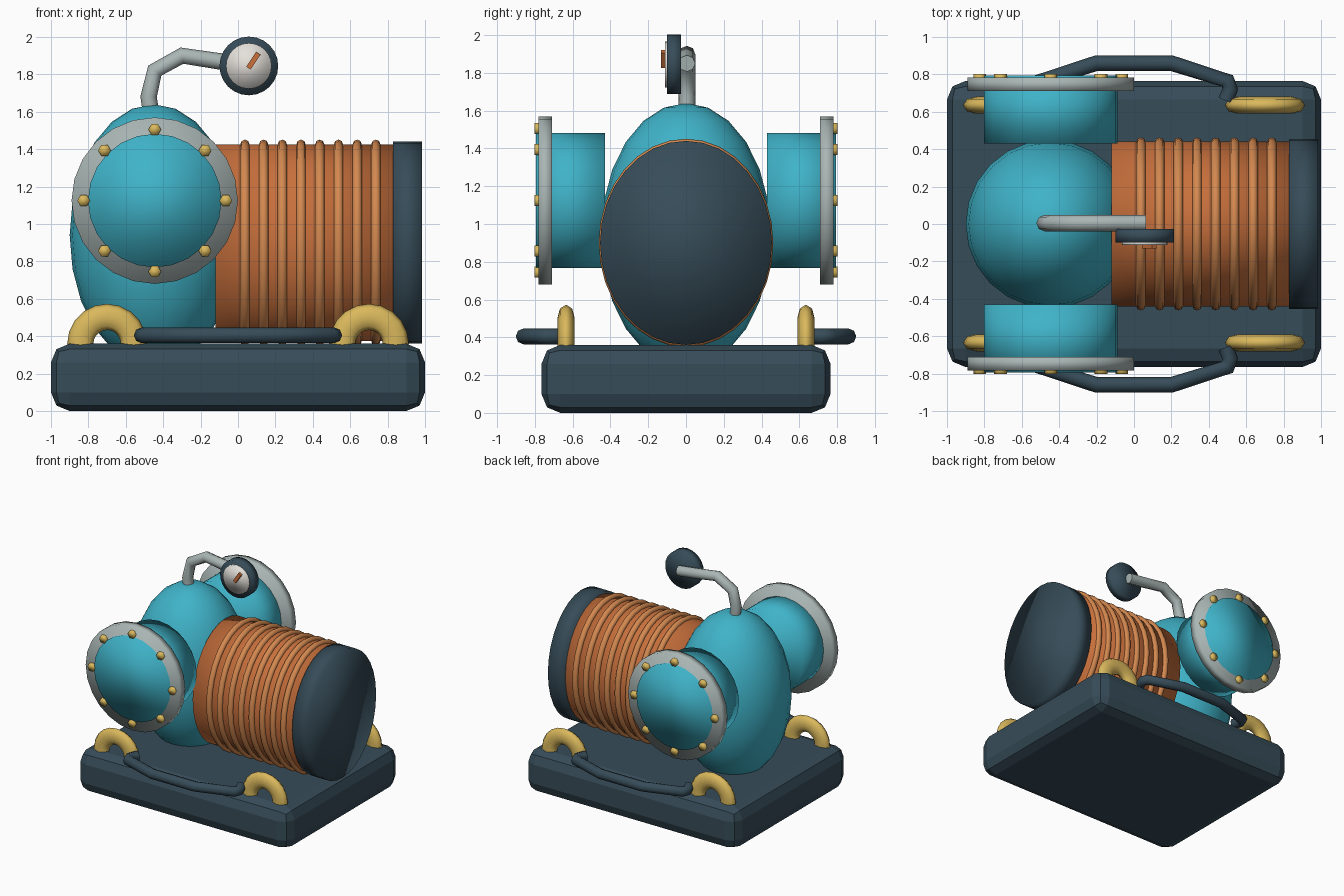
import bpy, bmesh, math
from mathutils import Matrix, Vector

cube = bpy.data.objects.get("Cube")
if cube:
    bpy.data.objects.remove(cube, do_unlink=True)


def material(name, rgb):
    m = bpy.data.materials.new(name)
    m.use_nodes = True
    color = (*rgb, 1)
    m.diffuse_color = color
    m.node_tree.nodes["Principled BSDF"].inputs["Base Color"].default_value = color
    return m


TEAL = material("teal_paint", (0.05, 0.45, 0.58))
SLATE = material("dark_slate", (0.037, 0.072, 0.098))
COPPER = material("copper", (0.58, 0.162, 0.045))
BRIGHT = material("bright_copper", (0.66, 0.25, 0.08))
GOLD = material("brass", (0.70, 0.48, 0.107))
GREY = material("grey_metal", (0.40, 0.47, 0.456))
WHITE = material("dial_white", (0.775, 0.745, 0.70))

ROT = {"x": Matrix.Rotation(math.pi / 2, 4, "Y"),
       "y": Matrix.Rotation(math.pi / 2, 4, "X")}


def finish(bm, name, mat, smooth=True):
    me = bpy.data.meshes.new(name)
    bm.to_mesh(me)
    bm.free()
    for p in me.polygons:
        p.use_smooth = smooth
    me.materials.append(mat)
    ob = bpy.data.objects.new(name, me)
    bpy.context.collection.objects.link(ob)
    return ob


def cylinder(name, mat, axis, center, radii, start, end, sides=24, smooth=True, spin=0):
    """Cylinder along x or y, spanning start..end on that axis."""
    center = Vector(center)
    setattr(center, axis, (start + end) / 2)
    bm = bmesh.new()
    bmesh.ops.create_cone(
        bm, cap_ends=True, segments=sides, radius1=1, radius2=1, depth=abs(end - start),
        matrix=Matrix.Translation(center) @ ROT[axis]
        @ Matrix.Diagonal((*radii, 1, 1)) @ Matrix.Rotation(spin, 4, "Z"))
    return finish(bm, name, mat, smooth)


def box(name, mat, center, size, tilt=0):
    bm = bmesh.new()
    bmesh.ops.create_cube(bm, size=1, matrix=Matrix.Translation(center)
                          @ Matrix.Rotation(tilt, 4, "Y") @ Matrix.Diagonal((*size, 1)))
    return finish(bm, name, mat, False)


def torus(name, mat, center, axis, major, minor, scale, sides, ring_sides):
    bpy.ops.mesh.primitive_torus_add(
        location=center, rotation=ROT[axis].to_euler(), major_radius=major,
        minor_radius=minor, major_segments=sides, minor_segments=ring_sides)
    ob = bpy.context.object
    ob.name, ob.scale = name, scale
    ob.data.materials.append(mat)
    bpy.ops.object.shade_smooth()
    return ob


def tube(name, mat, points, radius):
    cu = bpy.data.curves.new(name, "CURVE")
    cu.dimensions = "3D"
    cu.bevel_depth, cu.bevel_resolution, cu.use_fill_caps = radius, 2, True
    sp = cu.splines.new("POLY")
    sp.points.add(len(points) - 1)
    for p, co in zip(sp.points, points):
        p.co = (*co, 1)
    cu.materials.append(mat)
    ob = bpy.data.objects.new(name, cu)
    bpy.context.collection.objects.link(ob)
    return ob


# Base slab with rounded edges
base = box("base", SLATE, (0, 0, 0.18), (2, 1.53, 0.36))
bevel = base.modifiers.new("rounded_edges", "BEVEL")
bevel.width, bevel.segments = 0.1, 2

# Egg-shaped main housing
bm = bmesh.new()
bmesh.ops.create_uvsphere(
    bm, u_segments=24, v_segments=12, radius=1,
    matrix=Matrix.Translation((-0.45, 0, 0.94)) @ Matrix.Diagonal((0.45, 0.45, 0.7, 1)))
finish(bm, "housing", TEAL)

# Ribbed drum and its end cap
cylinder("drum", COPPER, "x", (0, 0, 0.9), (0.525, 0.44), -0.12, 0.84, 32)
for i in range(8):
    torus("drum_rib", BRIGHT, (0.037 + 0.1 * i, 0, 0.9), "x", 0.5, 0.025,
          (1.05, 0.88, 1), 32, 8)
cylinder("drum_cap", SLATE, "x", (0, 0, 0.9), (0.54, 0.455), 0.83, 0.985, 32)

for side, word in ((-1, "front"), (1, "back")):
    # Side port with flange and ring of bolts
    port = Vector((-0.445, 0, 1.125))
    cylinder(word + "_port", TEAL, "y", port, (0.357, 0.357), side * 0.43, side * 0.795)
    cylinder(word + "_flange", GREY, "y", port, (0.445, 0.445), side * 0.71, side * 0.782)
    for i in range(8):
        a = i * math.pi / 4
        spot = port + 0.38 * Vector((math.cos(a), 0, math.sin(a)))
        cylinder(word + "_bolt", GOLD, "y", spot, (0.034, 0.034),
                 side * 0.76, side * 0.803, 6, spin=math.pi / 6)

    # Lifting eyes
    for x in (-0.7, 0.7):
        torus(word + "_lifting_eye", GOLD, (x, side * 0.635, 0.36), "y", 0.143, 0.07,
              (1, 1, 0.65), 20, 8)

    # Carrying handle
    half = [(0.2, 0.86), (0.5, 0.765), (0.515, 0.72), (0.49, 0.66)]
    path = [(-x, side * y, 0.405) for x, y in reversed(half)]
    path += [(x, side * y, 0.405) for x, y in half]
    tube(word + "_handle", SLATE, path, 0.042)

# Bent pipe carrying the gauge
bend = [(-0.46, 1.56), (-0.478, 1.68), (-0.445, 1.82), (-0.3, 1.9), (-0.1, 1.87), (0.06, 1.85)]
tube("gauge_pipe", GREY, [(x, 0.005, z) for x, z in bend], 0.044)

# Gauge body, dial and needle
hub = (0.058, 0, 1.845)
cylinder("gauge_body", SLATE, "y", hub, (0.157, 0.157), -0.1, -0.027)
cylinder("gauge_dial", WHITE, "y", hub, (0.122, 0.122), -0.112, -0.095)
box("gauge_needle", COPPER, (0.082, -0.118, 1.873), (0.095, 0.028, 0.028), -math.radians(56))
